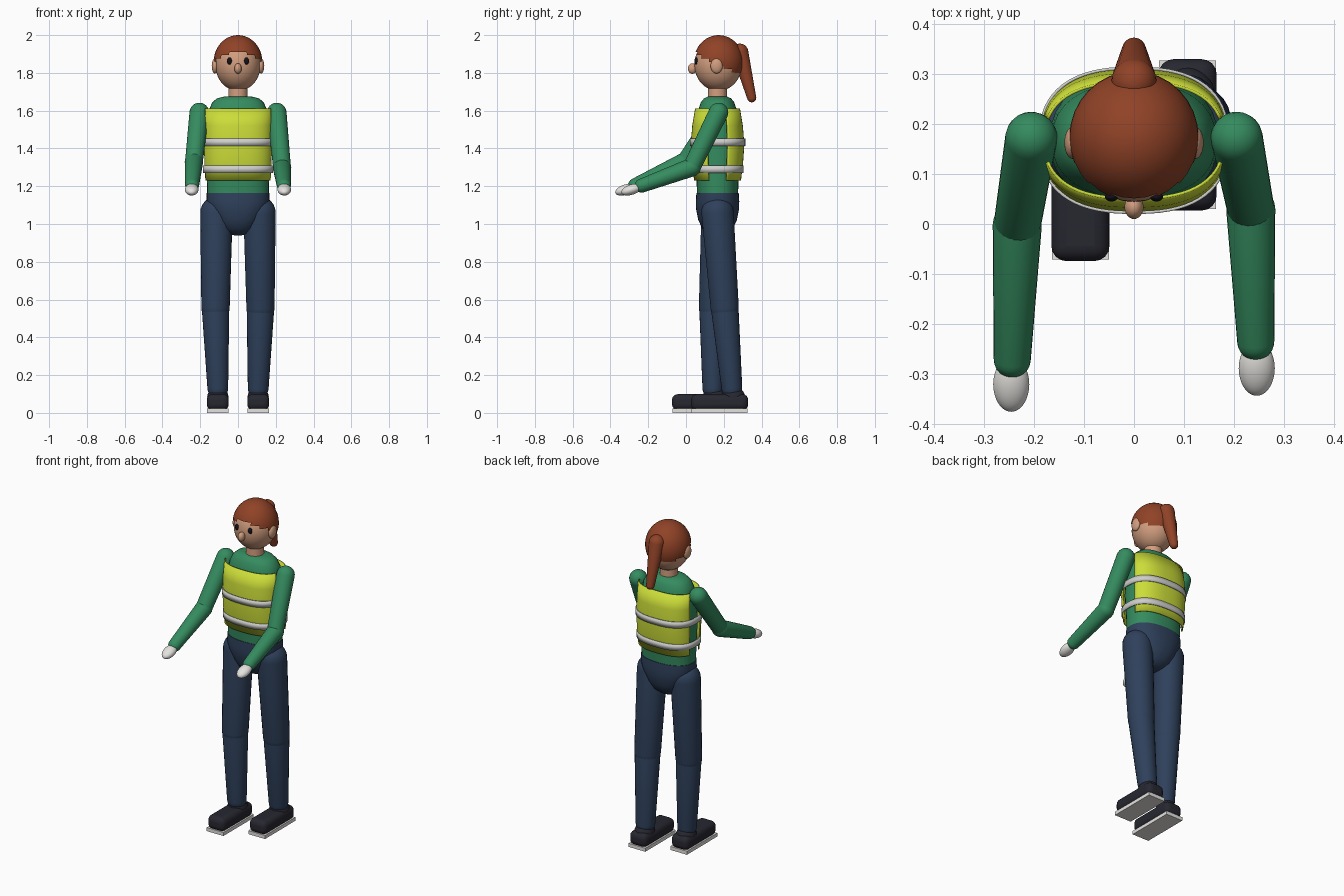
import bpy, bmesh, math
from mathutils import Vector, Matrix

cube = bpy.data.objects.get("Cube")
if cube:
    bpy.data.objects.remove(cube, do_unlink=True)

YC = 0.167  # depth of the body axis


def material(name, r, g, b):
    m = bpy.data.materials.new(name)
    m.use_nodes = True
    m.diffuse_color = (r, g, b, 1)
    bsdf = m.node_tree.nodes["Principled BSDF"]
    bsdf.inputs["Base Color"].default_value = (r, g, b, 1)
    bsdf.inputs["Roughness"].default_value = 0.7
    return m


HAIR = material("auburn", 0.28, 0.055, 0.02)
SKIN = material("skin", 0.64, 0.34, 0.21)
GREEN = material("green sweater", 0.035, 0.26, 0.115)
VEST = material("safety yellow", 0.6, 0.72, 0.04)
SILVER = material("reflective silver", 0.62, 0.62, 0.6)
DENIM = material("denim", 0.028, 0.052, 0.105)
SHOE = material("shoe black", 0.02, 0.02, 0.03)
WHITE = material("white", 0.78, 0.77, 0.74)
EYE = material("eye black", 0.006, 0.006, 0.01)


def finish(bm, name, mat, matrix=None):
    bmesh.ops.recalc_face_normals(bm, faces=bm.faces)
    me = bpy.data.meshes.new(name)
    bm.to_mesh(me)
    bm.free()
    if matrix:
        me.transform(matrix)
    me.materials.append(mat)
    me.shade_smooth()
    me.set_sharp_from_angle(angle=math.radians(40))
    ob = bpy.data.objects.new(name, me)
    bpy.context.scene.collection.objects.link(ob)
    return ob


def loft(rings, power=2.0, segs=32, caps=True):
    """Skin a stack of superellipse rings given as (z, half width, half depth)."""
    bm = bmesh.new()

    def bend(v):
        return math.copysign(abs(v) ** (2 / power), v)

    loops = []
    for z, a, b in rings:
        angles = [math.tau * i / segs for i in range(segs)]
        loops.append([bm.verts.new((a * bend(math.cos(t)), b * bend(math.sin(t)), z)) for t in angles])
    for low, high in zip(loops, loops[1:]):
        for i in range(segs):
            j = (i + 1) % segs
            bm.faces.new((low[i], low[j], high[j], high[i]))
    if caps:
        bm.faces.new(loops[0])
        bm.faces.new(loops[-1])
    return bm


def capsule(name, p, q, r0, r1, mat):
    """Tapered limb with rounded ends."""
    p, q = Vector(p), Vector(q)
    length = (q - p).length
    rings = []
    for k in range(7):
        t = math.pi / 2 * (k / 6 - 0.98)
        rings.append((r0 * math.sin(t), r0 * math.cos(t), r0 * math.cos(t)))
    for k in range(7):
        t = math.pi / 2 * k / 6 * 0.98
        rings.append((length + r1 * math.sin(t), r1 * math.cos(t), r1 * math.cos(t)))
    turn = (q - p).to_track_quat("Z", "Y").to_matrix().to_4x4()
    return finish(loft(rings, segs=24), name, mat, Matrix.Translation(p) @ turn)


def ball(name, center, radii, mat, tilt=0.0, keep=None):
    bm = bmesh.new()
    bmesh.ops.create_uvsphere(bm, u_segments=32, v_segments=24, radius=1)
    m = Matrix.Translation(center) @ Matrix.Rotation(tilt, 4, "X") @ Matrix.Diagonal((*radii, 1))
    bm.transform(m)
    if keep:
        drop = [f for f in bm.faces if not keep(f.calc_center_median())]
        bmesh.ops.delete(bm, geom=drop, context="FACES")
    return finish(bm, name, mat)


def box(name, center, size, mat, bevel=0.0):
    bm = bmesh.new()
    bmesh.ops.create_cube(bm, size=1)
    bm.transform(Matrix.Translation(center) @ Matrix.Diagonal((*size, 1)))
    ob = finish(bm, name, mat)
    if bevel:
        mod = ob.modifiers.new("round", "BEVEL")
        mod.width, mod.segments = bevel, 4
    return ob


def solidify(ob, thickness):
    mod = ob.modifiers.new("thickness", "SOLIDIFY")
    mod.thickness, mod.offset = thickness, 0


AXIS = Matrix.Translation((0, YC, 0))

# Torso, neck and pelvis
torso = [(1.14, 0.163, 0.108), (1.25, 0.165, 0.112), (1.4, 0.168, 0.13), (1.55, 0.164, 0.115),
         (1.61, 0.152, 0.1), (1.645, 0.135, 0.088), (1.665, 0.112, 0.072), (1.675, 0.07, 0.05)]
finish(loft(torso, 2.3), "sweater_body", GREEN, AXIS)
finish(loft([(1.64, 0.052, 0.052), (1.74, 0.05, 0.05)]), "neck", SKIN, AXIS)
pelvis = [(0.94, 0.02, 0.02), (0.95, 0.055, 0.05), (0.975, 0.088, 0.08), (1.02, 0.12, 0.102),
          (1.08, 0.155, 0.114), (1.12, 0.167, 0.115), (1.165, 0.166, 0.112)]
finish(loft(pelvis, 2.3), "pelvis", DENIM, AXIS)

# Vest: front and back panels, open at the sides
vest = [(1.23, 0.176, 0.121), (1.32, 0.181, 0.132), (1.42, 0.184, 0.139), (1.52, 0.182, 0.131),
        (1.61, 0.178, 0.116)]
for side, name in ((-1, "vest_front"), (1, "vest_back")):
    bm = loft(vest, 2.5, 64, caps=False)
    drop = [f for f in bm.faces if f.calc_center_median().y * side < 0.045]
    bmesh.ops.delete(bm, geom=drop, context="FACES")
    solidify(finish(bm, name, VEST, AXIS), 0.006)

# Reflective bands
for name, z, a, b in (("lower_band", 1.29, 0.183, 0.134), ("upper_band", 1.433, 0.187, 0.144)):
    bm = loft([(z - 0.019, a, b), (z + 0.019, a, b)], 2.5, 64, caps=False)
    solidify(finish(bm, name, SILVER, AXIS), 0.006)

# Head
ball("head", (0, 0.17, 1.843), (0.12, 0.126, 0.138), SKIN)
ball("hair", (0, 0.173, 1.857), (0.129, 0.132, 0.143), HAIR,
     keep=lambda c: c.z > max(1.8, 1.9 - 0.5 * (c.y - 0.06)))
capsule("ponytail", (0, 0.285, 1.91), (0, 0.348, 1.668), 0.045, 0.024, HAIR)
ball("nose", (0, 0.034, 1.823), (0.019, 0.024, 0.028), SKIN)
for s, side in ((1, "left"), (-1, "right")):
    ball(side + "_ear", (s * 0.122, 0.162, 1.837), (0.017, 0.032, 0.04), SKIN)
    ball(side + "_eye", (s * 0.045, 0.054, 1.863), (0.013, 0.009, 0.019), EYE)

# Arms, each with its own elbow and wrist
arms = {"left": ((0.205, 0.172, 1.59), (0.233, 0.03, 1.3), (0.243, -0.235, 1.203), (0.245, -0.288, 1.182)),
        "right": ((-0.205, 0.172, 1.59), (-0.233, -0.002, 1.332), (-0.243, -0.27, 1.205), (-0.245, -0.32, 1.182))}
for side, (shoulder, elbow, wrist, hand) in arms.items():
    capsule(side + "_upper_arm", shoulder, elbow, 0.052, 0.047, GREEN)
    capsule(side + "_forearm", elbow, wrist, 0.049, 0.037, GREEN)
    ball(side + "_hand", hand, (0.036, 0.057, 0.027), WHITE, tilt=0.32)

# Legs and shoes, one foot ahead of the other
for side, s, knee_y, ankle_y in (("left", 1, 0.205, 0.243), ("right", -1, 0.143, 0.142)):
    knee, ankle = (s * 0.119, knee_y, 0.555), (s * 0.107, ankle_y, 0.13)
    capsule(side + "_thigh", (s * 0.114, YC, 1.06), knee, 0.086, 0.075, DENIM)
    capsule(side + "_shin", knee, ankle, 0.073, 0.055, DENIM)
    ball(side + "_ankle", (s * 0.107, ankle_y + 0.008, 0.085), (0.056, 0.062, 0.05), SHOE)
    foot_y = ankle_y - 0.065
    box(side + "_shoe", (s * 0.107, foot_y, 0.057), (0.116, 0.302, 0.084), SHOE, 0.03)
    box(side + "_sole", (s * 0.107, foot_y, 0.011), (0.114, 0.296, 0.022), WHITE)
